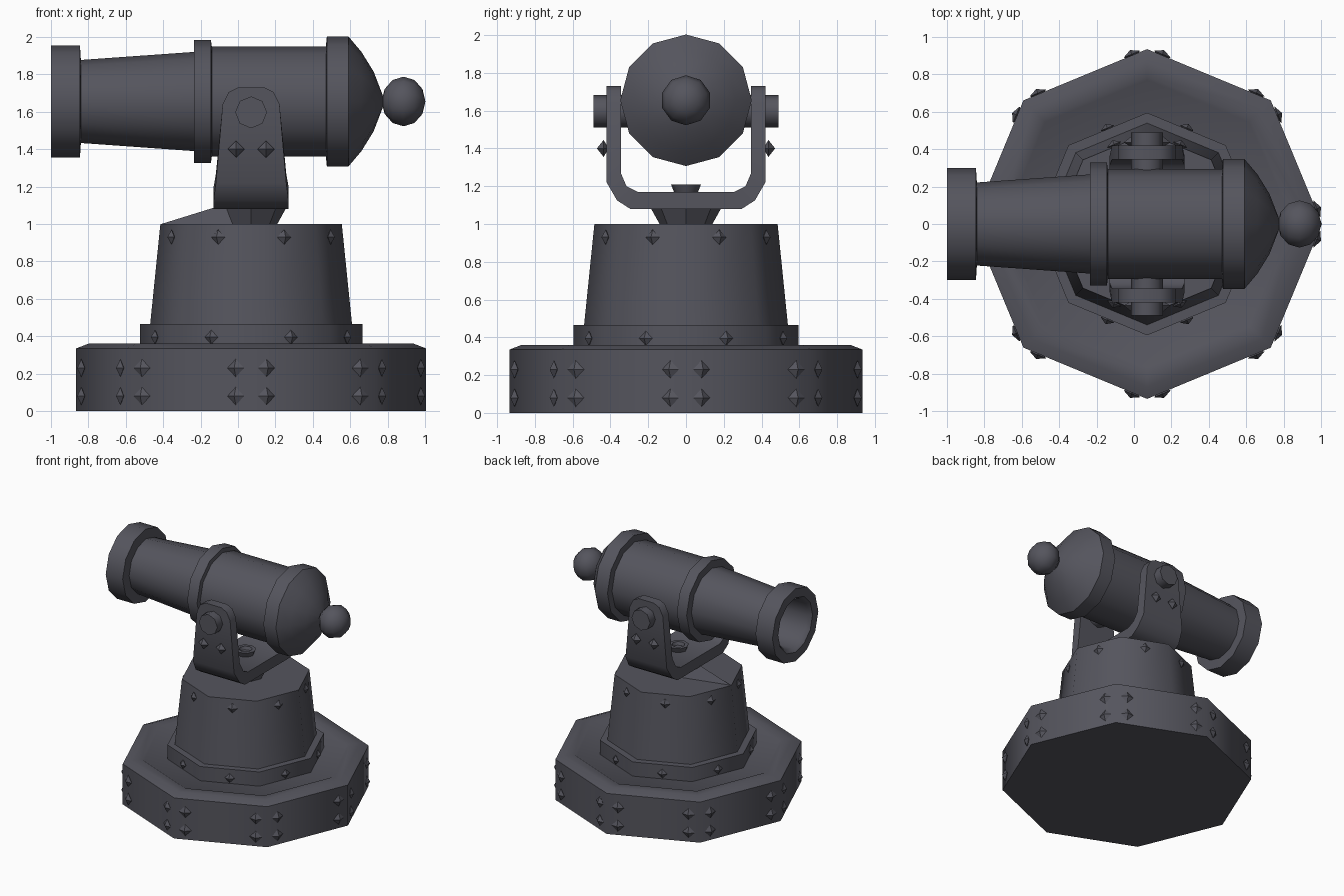
import bpy, bmesh, math
from mathutils import Matrix, Vector

if "Cube" in bpy.data.objects:
    bpy.data.objects.remove(bpy.data.objects["Cube"])

CX = 0.07          # turret axis
GUN_Z = 1.655      # barrel axis height

iron = bpy.data.materials.new("dark_iron")
iron.diffuse_color = (0.09, 0.09, 0.11, 1)
iron.use_nodes = True
iron.node_tree.nodes["Principled BSDF"].inputs["Base Color"].default_value = iron.diffuse_color


def lathe(bm, profile, segs, mat):
    """Revolve (radius, height) points about local Z, placed by mat."""
    rings = []
    for r, h in profile:
        if r == 0:
            rings.append([bm.verts.new(mat @ Vector((0, 0, h)))])
        else:
            rings.append([bm.verts.new(mat @ Vector((r * math.cos(a), r * math.sin(a), h)))
                          for a in (2 * math.pi * i / segs for i in range(segs))])
    for a, b in zip(rings, rings[1:]):
        for i in range(segs):
            j = (i + 1) % segs
            if len(a) == 1:
                bm.faces.new((a[0], b[j], b[i]))
            elif len(b) == 1:
                bm.faces.new((a[i], a[j], b[0]))
            else:
                bm.faces.new((a[i], a[j], b[j], b[i]))
    return rings


def finish(bm, name, angle=48):
    bmesh.ops.recalc_face_normals(bm, faces=bm.faces[:])
    me = bpy.data.meshes.new(name)
    bm.to_mesh(me)
    bm.free()
    me.materials.append(iron)
    me.shade_smooth()
    me.set_sharp_from_angle(angle=math.radians(angle))
    ob = bpy.data.objects.new(name, me)
    bpy.context.collection.objects.link(ob)
    return ob


def turned(name, profile, segs, mat, angle=48):
    bm = bmesh.new()
    lathe(bm, profile, segs, mat)
    return finish(bm, name, angle)


def stud(bm, pos, normal, size=0.048, out=0.03):
    q = Vector(normal).to_track_quat('Z', 'Y').to_matrix().to_4x4()
    lathe(bm, [(0, -0.02), (size, 0.006), (0, out)], 4, Matrix.Translation(pos) @ q)


axis = Matrix.Translation((CX, 0, 0))

# stepped octagonal pedestal
turned("base_plinth", [(0, 0), (0.935, 0), (0.935, 0.335), (0.87, 0.36), (0.79, 0.36),
                       (0.77, 0.348), (0, 0.348)], 8, axis)
turned("base_ring", [(0, 0.34), (0.595, 0.34), (0.595, 0.465), (0.53, 0.465), (0, 0.465)], 8, axis)
turned("drum", [(0, 0.45), (0.54, 0.46), (0.485, 1.0), (0, 1.0)], 8, axis)

# flared neck, with its rear corner drawn out to the drum edge
bm = bmesh.new()
rings = lathe(bm, [(0, 0.99), (0.14, 1.0), (0.19, 1.09), (0, 1.09)], 8, axis)
rings[1][4].co.x = -0.41
finish(bm, "neck", 20)

# pivot screw on the yoke floor
turned("pivot_screw", [(0, 1.16), (0.06, 1.16), (0.08, 1.21), (0.05, 1.21), (0.04, 1.185),
                       (0, 1.185)], 8, axis)

# U-shaped yoke: outer y, z, inner y, z, half widths
half = [(.42, 1.73, .345, 1.73, .07), (.42, 1.705, .345, 1.705, .12),
        (.42, 1.64, .345, 1.64, .152), (.42, 1.22, .345, 1.27, .188),
        (.365, 1.125, .315, 1.2, .2), (.295, 1.08, .255, 1.17, .2)]
stations = [(1, s) for s in half] + [(-1, s) for s in reversed(half)]
bm = bmesh.new()
loops = []
for sg, (yo, zo, yi, zi, w) in stations:
    loops.append([bm.verts.new(p) for p in ((CX - w, sg * yo, zo), (CX + w, sg * yo, zo),
                                            (CX + w, sg * yi, zi), (CX - w, sg * yi, zi))])
for a, b in zip(loops, loops[1:]):
    for i in range(4):
        j = (i + 1) % 4
        bm.faces.new((a[i], a[j], b[j], b[i]))
bm.faces.new(loops[0])
bm.faces.new(loops[-1])
finish(bm, "yoke")

# trunnion pins
for side, sg in (("front", -1), ("back", 1)):
    m = Matrix.Translation((CX, 0, 1.597)) @ Matrix.Rotation(-sg * math.pi / 2, 4, 'X')
    turned("trunnion_" + side, [(0, 0.2), (0.085, 0.2), (0.085, 0.49), (0, 0.49)], 8, m)

# cannon along x: bore, muzzle, barrel, band, body, breech
gun = Matrix.Translation((0, 0, GUN_Z)) @ Matrix.Rotation(math.pi / 2, 4, 'Y')
turned("cannon", [(0, -0.5), (0.19, -0.5), (0.2, -0.97), (0.225, -1.0), (0.3, -1.0),
                  (0.3, -0.845), (0.222, -0.84), (0.265, -0.235), (0.328, -0.235),
                  (0.328, -0.145), (0.295, -0.14), (0.295, 0.47), (0.348, 0.475),
                  (0.348, 0.59), (0.265, 0.66), (0.16, 0.725), (0.03, 0.775), (0, 0.775)],
       12, gun, 40)

# breech knob
ball = [(0.125 * math.sin(math.pi * i / 6) * 1.06 if 0 < i < 6 else 0,
         0.885 - 0.117 * math.cos(math.pi * i / 6)) for i in range(7)]
turned("breech_knob", ball, 10, gun)

# studs around the pedestal
corner = lambda r, k: Vector((CX + r * math.cos(k * math.pi / 4), r * math.sin(k * math.pi / 4), 0))
bm = bmesh.new()
for k in range(8):
    a = (k + 0.5) * math.pi / 4
    n = Vector((math.cos(a), math.sin(a), 0))
    for t in (0.12, 0.88):
        for z in (0.08, 0.23):
            stud(bm, corner(0.935, k).lerp(corner(0.935, k + 1), t) + Vector((0, 0, z)), n)
    stud(bm, corner(0.595, k).lerp(corner(0.595, k + 1), 0.5) + Vector((0, 0, 0.395)), n, 0.038)
    stud(bm, corner(0.492, k).lerp(corner(0.492, k + 1), 0.5) + Vector((0, 0, 0.93)), n, 0.04)
finish(bm, "pedestal_studs", 20)

# studs on the yoke arms
bm = bmesh.new()
for sg in (-1, 1):
    for x in (-0.01, 0.15):
        stud(bm, (x, sg * 0.43, 1.4), (0, sg, 0), 0.045, 0.042)
finish(bm, "yoke_studs", 20)
